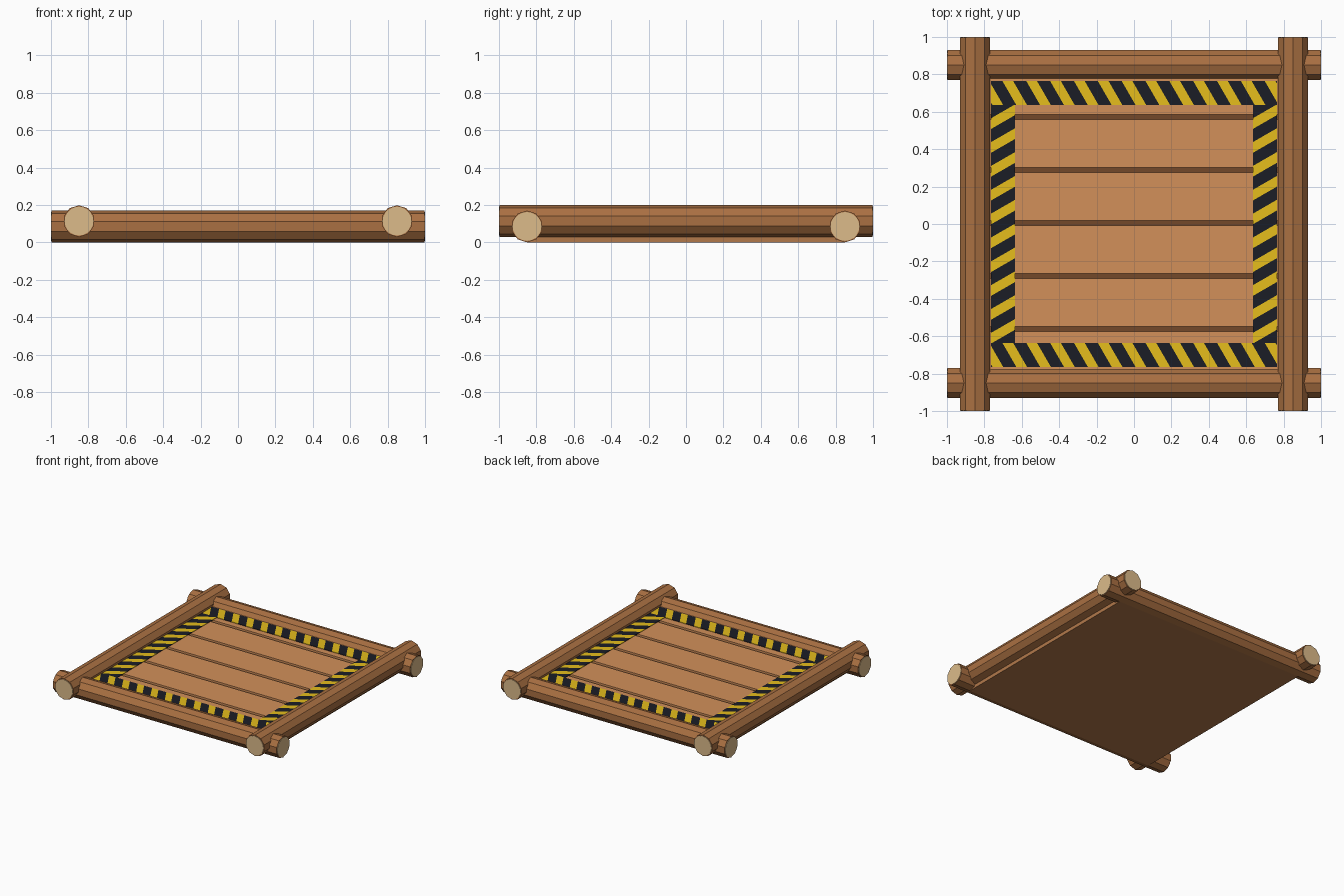
import bpy
import bmesh
import math
from mathutils import Matrix, Vector

old = bpy.data.objects.get("Cube")
if old:
    bpy.data.objects.remove(old, do_unlink=True)


def material(name, hex_code):
    def linear(c):
        return c / 12.92 if c <= 0.04045 else ((c + 0.055) / 1.055) ** 2.4
    rgb = [linear(int(hex_code[i:i + 2], 16) / 255) for i in (0, 2, 4)]
    m = bpy.data.materials.new(name)
    m.diffuse_color = (*rgb, 1)
    m.use_nodes = True
    m.node_tree.nodes["Principled BSDF"].inputs["Base Color"].default_value = (*rgb, 1)
    return m


LOG = material("log brown", "AA7042")
CUT = material("cut wood tan", "DCBB8A")
PLANK = material("plank brown", "D2905A")
BASE = material("base brown", "B2784A")
SEAM = material("seam dark brown", "74492A")
YELLOW = material("warning yellow", "E6BE1C")
BLACK = material("warning black", "1B1D26")


def finish(name, bm, mats):
    mesh = bpy.data.meshes.new(name)
    bm.to_mesh(mesh)
    bm.free()
    for m in mats:
        mesh.materials.append(m)
    obj = bpy.data.objects.new(name, mesh)
    bpy.context.collection.objects.link(obj)
    return obj


def add_box(bm, low, high):
    low, high = Vector(low), Vector(high)
    bmesh.ops.create_cube(bm, size=1, matrix=Matrix.Translation((low + high) / 2)
                          @ Matrix.Diagonal((*(high - low), 1)))


def box(name, low, high, mat):
    bm = bmesh.new()
    add_box(bm, low, high)
    return finish(name, bm, [mat])


# Ten-sided log with a pale disc on each end
def log(name, location, along_x):
    bm = bmesh.new()
    bmesh.ops.create_cone(bm, cap_ends=True, segments=10, radius1=0.085, radius2=0.085,
                          depth=1.992)
    # keep a corner of the ten-sided section pointing straight up
    top = max(bm.verts, key=lambda v: v.co.y)
    turn = math.pi / 2 - math.atan2(top.co.y, top.co.x)
    bmesh.ops.rotate(bm, verts=bm.verts, matrix=Matrix.Rotation(turn, 3, 'Z'))
    for side in (-1, 1):
        disc = bmesh.ops.create_cone(bm, cap_ends=True, segments=20, radius1=0.077,
                                     radius2=0.077, depth=0.008,
                                     matrix=Matrix.Translation((0, 0, side * 0.996)))
        for v in disc["verts"]:
            for f in v.link_faces:
                f.material_index = 1
    place = Matrix.Translation(location)
    if along_x:
        place = place @ Matrix.Rotation(math.pi / 2, 4, 'Z')
    bm.transform(place @ Matrix.Rotation(math.pi / 2, 4, 'X'))
    return finish(name, bm, [LOG, CUT])


HALF = 0.85
FLOOR = 0.122

for label, side in (("front", -1), ("back", 1)):
    log(label + "_log", (0, side * HALF, 0.085), True)
for label, side in (("right", -1), ("left", 1)):
    log(label + "_log", (side * HALF, 0, 0.1135), False)

# Solid base with six planks and dark seams between them
box("base", (-HALF, -HALF, 0), (HALF, HALF, FLOOR - 0.03), BASE)
pitch = 2 * HALF / 6
gap = 0.014
planks = bmesh.new()
seams = bmesh.new()
for i in range(6):
    y0 = -HALF + i * pitch + 0.005
    low = y0 + gap if i else -HALF
    high = y0 + pitch - gap if i < 5 else HALF
    add_box(planks, (-HALF, low, FLOOR - 0.03), (HALF, high, FLOOR))
    if i:
        add_box(seams, (-HALF, y0 - gap, FLOOR - 0.03), (HALF, y0 + gap, FLOOR - 0.016))
finish("planks", planks, [PLANK])
finish("plank_seams", seams, [SEAM])


# Warning border: plates cut along slanted lines, alternately black and yellow
OUTER, INNER = 0.765, 0.635
WIDTH = OUTER - INNER
PERIOD = 2 * OUTER / 12
LEAN = math.tan(math.radians(30))
BLACK_SHARE = 0.55


def striped_plate(name, half_length, angle, location, black_centre):
    bm = bmesh.new()
    add_box(bm, (-half_length, -WIDTH / 2, FLOOR - 0.003),
            (half_length, WIDTH / 2, FLOOR + 0.004))
    # stripes are counted from the upper left corner of the plate
    start = Vector((-half_length, WIDTH / 2, 0))
    normal = Vector((1, LEAN, 0))
    first = black_centre - BLACK_SHARE / 2
    for k in range(-2, 14):
        for edge in (first, first + BLACK_SHARE):
            bmesh.ops.bisect_plane(bm, geom=bm.verts[:] + bm.edges[:] + bm.faces[:],
                                   plane_co=start + Vector(((k + edge) * PERIOD, 0, 0)),
                                   plane_no=normal)
    for f in bm.faces:
        phase = (f.calc_center_median() - start).dot(normal) / PERIOD - first
        f.material_index = int(phase % 1 < BLACK_SHARE)
    bm.transform(Matrix.Translation(location) @ Matrix.Rotation(angle, 4, 'Z'))
    return finish(name, bm, [YELLOW, BLACK])


MID = (OUTER + INNER) / 2
for label, side in (("front", -1), ("back", 1)):
    striped_plate(label + "_warning_strip", OUTER, 0, (0, side * MID, 0), 0.205)
for label, side in (("right", -1), ("left", 1)):
    striped_plate(label + "_warning_strip", INNER, -math.pi / 2, (side * MID, 0, 0), 0.685)
